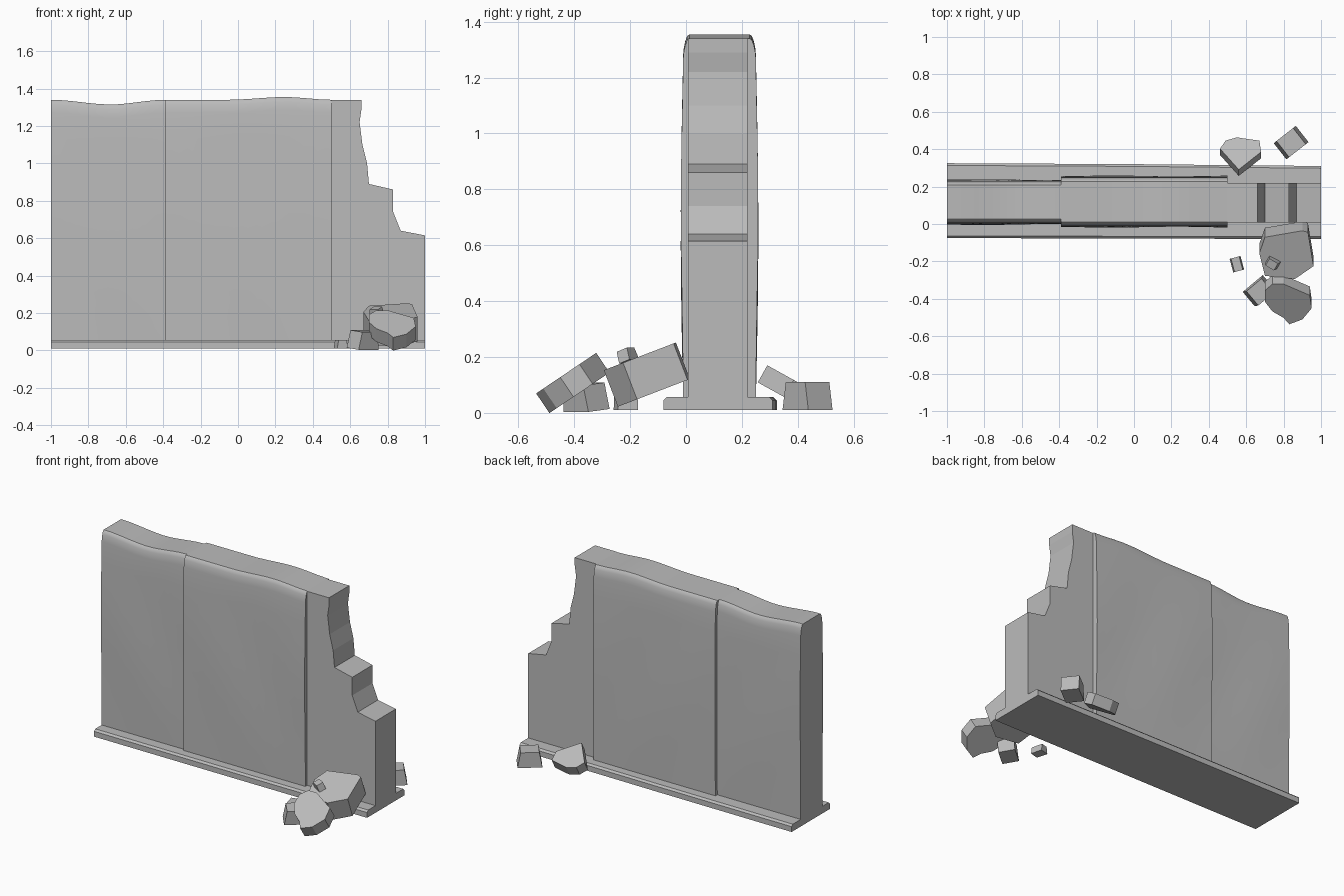
import bpy, bmesh, math
from mathutils import Matrix

cube = bpy.data.objects.get("Cube")
if cube:
    bpy.data.objects.remove(cube, do_unlink=True)

concrete = bpy.data.materials.new("grey_concrete")
concrete.use_nodes = True
GREY = (0.5, 0.5, 0.5, 1)
concrete.diffuse_color = GREY
concrete.node_tree.nodes["Principled BSDF"].inputs["Base Color"].default_value = GREY


def finish(name, bm, smooth=False):
    """Turn a bmesh into a coloured object."""
    bmesh.ops.recalc_face_normals(bm, faces=bm.faces)
    mesh = bpy.data.meshes.new(name)
    bm.to_mesh(mesh)
    bm.free()
    mesh.materials.append(concrete)
    obj = bpy.data.objects.new(name, mesh)
    bpy.context.collection.objects.link(obj)
    if smooth:
        bpy.ops.object.select_all(action="DESELECT")
        bpy.context.view_layer.objects.active = obj
        obj.select_set(True)
        bpy.ops.object.shade_smooth_by_angle(angle=math.radians(35))
    return obj


def loft(name, rings, smooth=False):
    """Skin a row of closed rings and cap both ends."""
    bm = bmesh.new()
    loops = [[bm.verts.new(p) for p in ring] for ring in rings]
    n = len(loops[0])
    for a, b in zip(loops, loops[1:]):
        for i in range(n):
            j = (i + 1) % n
            bm.faces.new((a[i], a[j], b[j], b[i]))
    bm.faces.new(loops[0])
    bm.faces.new(loops[-1][::-1])
    return finish(name, bm, smooth)


def lerp(points, x):
    """Smoothly interpolate a height along x."""
    for (x0, z0), (x1, z1) in zip(points, points[1:]):
        if x <= x1:
            t = (x - x0) / (x1 - x0)
            return z0 + (z1 - z0) * t * t * (3 - 2 * t)
    return points[-1][1]


def worn_panel(name, x0, x1, front, back, top):
    """Wall section with gently uneven faces and rounded shoulders."""
    rings, cols, rows = [], 12, 9
    for c in range(cols + 1):
        x = x0 + (x1 - x0) * c / cols
        z_top = lerp(top, x)
        side = []
        for r in range(rows + 1):
            z = 0.04 + (z_top - 0.11) * r / rows
            swell = 0.006 * math.sin(math.pi * r / rows)
            ripple = 0.003 * math.sin(9 * x + 4 * z) * math.sin(math.pi * r / rows)
            side.append((swell + ripple, z))
        # Shoulder curve into the flat top
        side += [(-0.002, z_top - 0.05), (-0.007, z_top - 0.025), (-0.014, z_top - 0.006), (-0.022, z_top)]
        ring = [(x, front - d, z) for d, z in side]
        ring += [(x, back + d, z) for d, z in reversed(side)]
        rings.append(ring)
    return loft(name, rings, smooth=True)


worn_panel("left_wall_section", -1, -0.39, 0.004, 0.23,
           [(-1, 1.34), (-0.68, 1.315), (-0.39, 1.34)])
worn_panel("middle_wall_section", -0.39, 0.5, -0.01, 0.25,
           [(-0.39, 1.34), (-0.05, 1.34), (0.25, 1.355), (0.5, 1.34)])

# Broken end with a stepped edge
outline = [(0.5, 0.04), (1, 0.04), (1, 0.615), (0.87, 0.64), (0.83, 0.74), (0.83, 0.86),
           (0.70, 0.89), (0.69, 1.0), (0.665, 1.1), (0.65, 1.22), (0.66, 1.29), (0.66, 1.34), (0.5, 1.34)]
loft("broken_wall_section", [[(x, y, z) for x, z in outline] for y in (0.008, 0.22)])

# Plinth with a softened upper edge
def plinth_ring(x, front, back):
    return [(x, front, 0.01), (x, front, 0.045), (x, front + 0.012, 0.057),
            (x, back - 0.012, 0.057), (x, back, 0.045), (x, back, 0.01)]

loft("plinth", [plinth_ring(-1, -0.075, 0.325), plinth_ring(0, -0.078, 0.32), plinth_ring(1, -0.08, 0.31)])


def slab(name, outline, z_mid, thick, tilt):
    """Flat chunk whose plan outline is tilted about x."""
    cy = (min(p[1] for p in outline) + max(p[1] for p in outline)) / 2
    a = math.radians(tilt)
    dy, dz = -math.sin(a) * thick / 2, math.cos(a) * thick / 2
    rings = []
    for s in (-1, 1):
        rings.append([(x, cy + (y - cy) * 0.86 + s * dy,
                       z_mid + (y - cy) * 0.86 * math.tan(a) + s * dz) for x, y in outline])
    return loft(name, rings)


slab("large_rubble_slab", [(0.67, -0.13), (0.70, -0.03), (0.90, 0.01), (0.93, 0.0),
                           (0.96, -0.21), (0.86, -0.29), (0.70, -0.27)], 0.137, 0.14, 21)
slab("front_rubble_slab", [(0.70, -0.32), (0.74, -0.28), (0.80, -0.28), (0.94, -0.35), (0.95, -0.43),
                           (0.90, -0.50), (0.83, -0.53), (0.80, -0.49), (0.74, -0.45), (0.70, -0.39)],
     0.107, 0.085, 34)
slab("back_rubble_slab", [(0.46, 0.39), (0.49, 0.44), (0.55, 0.46), (0.67, 0.44),
                          (0.68, 0.37), (0.56, 0.26)], 0.092, 0.07, -29)


def block(name, centre, size, turn, taper=0.75, tip=0):
    """Rough block, narrower at the top."""
    bm = bmesh.new()
    bmesh.ops.create_cube(bm, size=1)
    for v in bm.verts:
        if v.co.z > 0:
            v.co.x *= taper
    rot = Matrix.Rotation(math.radians(turn), 4, "Z") @ Matrix.Rotation(math.radians(tip), 4, "X")
    bm.transform(Matrix.Translation(centre) @ rot @ Matrix.Diagonal((*size, 1)))
    return finish(name, bm)


block("front_rubble_block", (0.67, -0.36, 0.056), (0.14, 0.10, 0.095), 40, tip=6)
block("back_rubble_block", (0.84, 0.435, 0.06), (0.15, 0.11, 0.10), 38)
block("small_rubble_block", (0.55, -0.215, 0.032), (0.06, 0.075, 0.045), 15)
block("top_rubble_chip", (0.74, -0.21, 0.205), (0.07, 0.045, 0.045), -30, tip=20)
